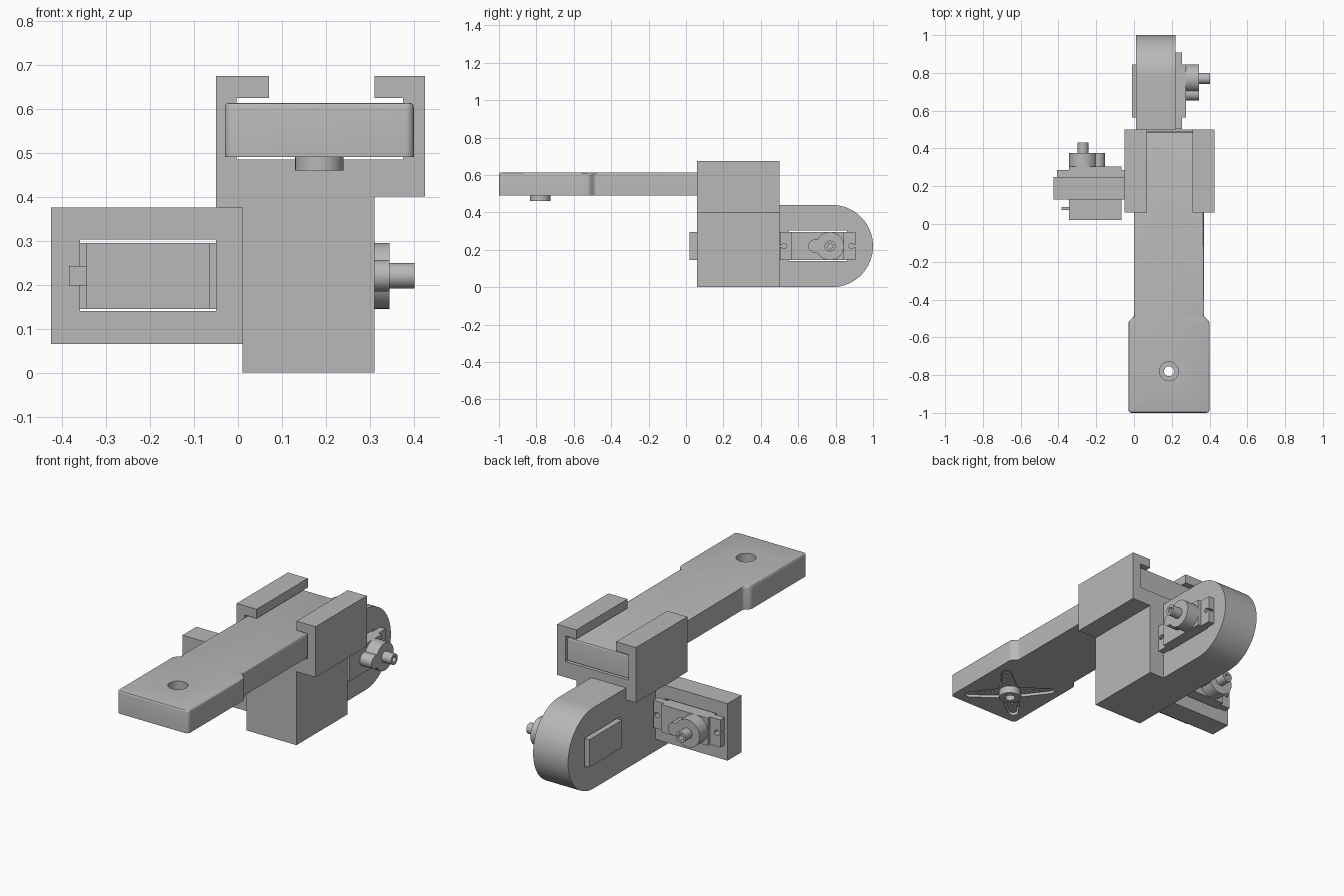
import bpy, bmesh
from math import sin, cos, pi, radians
from mathutils import Matrix, Vector

old = bpy.data.objects.get("Cube")
if old:
    bpy.data.objects.remove(old, do_unlink=True)

grey = bpy.data.materials.new("plain grey")
grey.use_nodes = True
colour = (0.48, 0.48, 0.48, 1)
grey.diffuse_color = colour
grey.node_tree.nodes["Principled BSDF"].inputs["Base Color"].default_value = colour


def frame(xdir, ydir, origin=(0, 0, 0)):
    x, y = Vector(xdir), Vector(ydir)
    m = Matrix((x, y, x.cross(y))).transposed().to_4x4()
    m.translation = Vector(origin)
    return m


X, Y, Z = (1, 0, 0), (0, 1, 0), (0, 0, 1)
WORLD = frame(X, Y)
FRONT = frame(X, Z)      # depth runs towards -y
SIDE = frame(Y, Z)       # depth runs towards +x


def prism(name, points, low, high, m=WORLD, top_bevel=0):
    """Extrude a flat profile from low to high in the given frame."""
    bm = bmesh.new()
    face = bm.faces.new([bm.verts.new((p[0], p[1], low)) for p in points])
    new = bmesh.ops.extrude_face_region(bm, geom=[face])["geom"]
    for v in new:
        if isinstance(v, bmesh.types.BMVert):
            v.co.z = high
    if top_bevel:
        rim = [e for e in bm.edges if all(v.co.z == e.verts[0].co.z > low + 1e-4 for v in e.verts)]
        bmesh.ops.bevel(bm, geom=rim, offset=top_bevel, segments=3, profile=0.5, affect='EDGES')
    bmesh.ops.recalc_face_normals(bm, faces=bm.faces)
    bm.transform(m)
    mesh = bpy.data.meshes.new(name)
    bm.to_mesh(mesh)
    bm.free()
    mesh.materials.append(grey)
    obj = bpy.data.objects.new(name, mesh)
    bpy.context.collection.objects.link(obj)
    return obj


def rect(x0, x1, y0, y1):
    return [(x0, y0), (x1, y0), (x1, y1), (x0, y1)]


def arc(cx, cy, r, start=0, end=360, n=40):
    full = end - start == 360
    steps = n if full else n + 1
    return [(cx + r * cos(radians(start + (end - start) * i / n)),
             cy + r * sin(radians(start + (end - start) * i / n))) for i in range(steps)]


def cut(obj, *cutters):
    for c in cutters:
        c.hide_render = True
        mod = obj.modifiers.new("cut", 'BOOLEAN')
        mod.operation, mod.solver, mod.object = 'DIFFERENCE', 'EXACT', c
    bpy.context.view_layer.update()
    mesh = bpy.data.meshes.new_from_object(obj.evaluated_get(bpy.context.evaluated_depsgraph_get()))
    obj.modifiers.clear()
    obj.data = mesh
    for c in cutters:
        bpy.data.objects.remove(c, do_unlink=True)


# Main block with the T-slot channel on top
channel = [(.01, 0), (.31, 0), (.31, .4), (.425, .4), (.425, .675), (.31, .675),
           (.31, .625), (.375, .625), (.375, .485), (-.003, .485), (-.003, .625),
           (.07, .625), (.07, .675), (-.05, .675), (-.05, .375), (.01, .375)]
prism("channel_block", channel, -.5, -.06, FRONT)

# Rounded rear lug and side plate, each with a motor window
R = .22
lug = prism("rear_lug", [(.5, 0)] + arc(1 - R, R, R, -90, 90) + [(.5, 2 * R)], .01, .22, SIDE)
plate = prism("side_plate", rect(-.425, .01, .065, .375), -.25, -.13, FRONT)
mounts = {"rear": (frame(Y, Z, (.22, .705, .22)), lug),
          "side": (frame((-1, 0, 0), Z, (-.205, .25, .22)), plate)}


def motor(name, m, holder):
    cut(holder, prism("window", rect(-.155, .155, -.08, .083), -.5, .01, m))
    prism(name + "_motor_body", rect(-.14, .14, -.075, .075), -.23, .055, m)
    prism(name + "_motor_cable", rect(.135, .18, -.022, .022), -.175, -.16, m)
    # Mounting ears with keyhole slots
    for s in (-1, 1):
        ear = prism(name + "_motor_ear", rect(*sorted((s * .139, s * .202)), -.075, .075), 0, .035, m)
        cut(ear, prism("hole", arc(s * .18, 0, .014, n=20), -.01, .05, m),
            prism("slot", rect(*sorted((s * .18, s * .22)), -.005, .005), -.01, .05, m))
    # Gear housing and hollow output shaft
    prism(name + "_gear_housing", arc(.065, 0, .075), .05, .125, m)
    prism(name + "_gear_side_housing", arc(-.015, 0, .036), .05, .125, m)
    shaft = prism(name + "_output_shaft", arc(.065, 0, .029), .12, .182, m)
    cut(shaft, prism("bore", arc(.065, 0, .015, n=24), .14, .2, m))


for name, (m, holder) in mounts.items():
    motor(name, m, holder)

# Sliding arm: half outline mirrored about its centre line
CX, HY = .185, -.78
half = [(.185, .49), (.185, -.48)] + arc(.205, -.48, .02, 180, 225, 5)
half += arc(.185, -.53, .03, 45, 0, 6) + arc(.195, -.98, .02, 0, -90, 6)
outline = [(CX + x, y) for x, y in half] + [(CX - x, y) for x, y in reversed(half)]
arm = prism("sliding_arm", outline, .49, .613, top_bevel=.009)


# Four-pointed horn recessed under the arm
def star(grow):
    pts = []
    for k in range(4):
        turn = radians(45 + 90 * k)
        c, s = cos(turn), sin(turn)
        spoke = [(.055, -.038 - grow)] + arc(.205, 0, .018 + grow, -90, 90, 10) + [(.055, .038 + grow)]
        pts += [(CX + x * c - y * s, HY + x * s + y * c) for x, y in spoke]
    return pts


cut(arm, prism("pocket", star(.008), .48, .53), prism("hole", arc(CX, HY, .05), .4, .7))
horn = prism("horn", star(0), .5, .529)
pins = [prism("pin", arc(CX + d * cos(pi / 4 + k * pi / 2), HY + d * sin(pi / 4 + k * pi / 2), .007, n=12), .48, .515)
        for k in range(4) for d in (.09, .125, .16, .195)]
cut(horn, prism("bore", arc(CX, HY, .026), .4, .7), *pins)
hub = prism("horn_hub", arc(CX, HY, .055), .46, .525)
cut(hub, prism("bore", arc(CX, HY, .026), .4, .7))

# Smooth the rounded surfaces, keep the hard edges
bpy.ops.object.select_all(action='DESELECT')
for o in bpy.context.collection.objects:
    if o.type == 'MESH' and grey.name in o.data.materials:
        o.select_set(True)
        bpy.context.view_layer.objects.active = o
bpy.ops.object.shade_smooth_by_angle(angle=radians(30))
